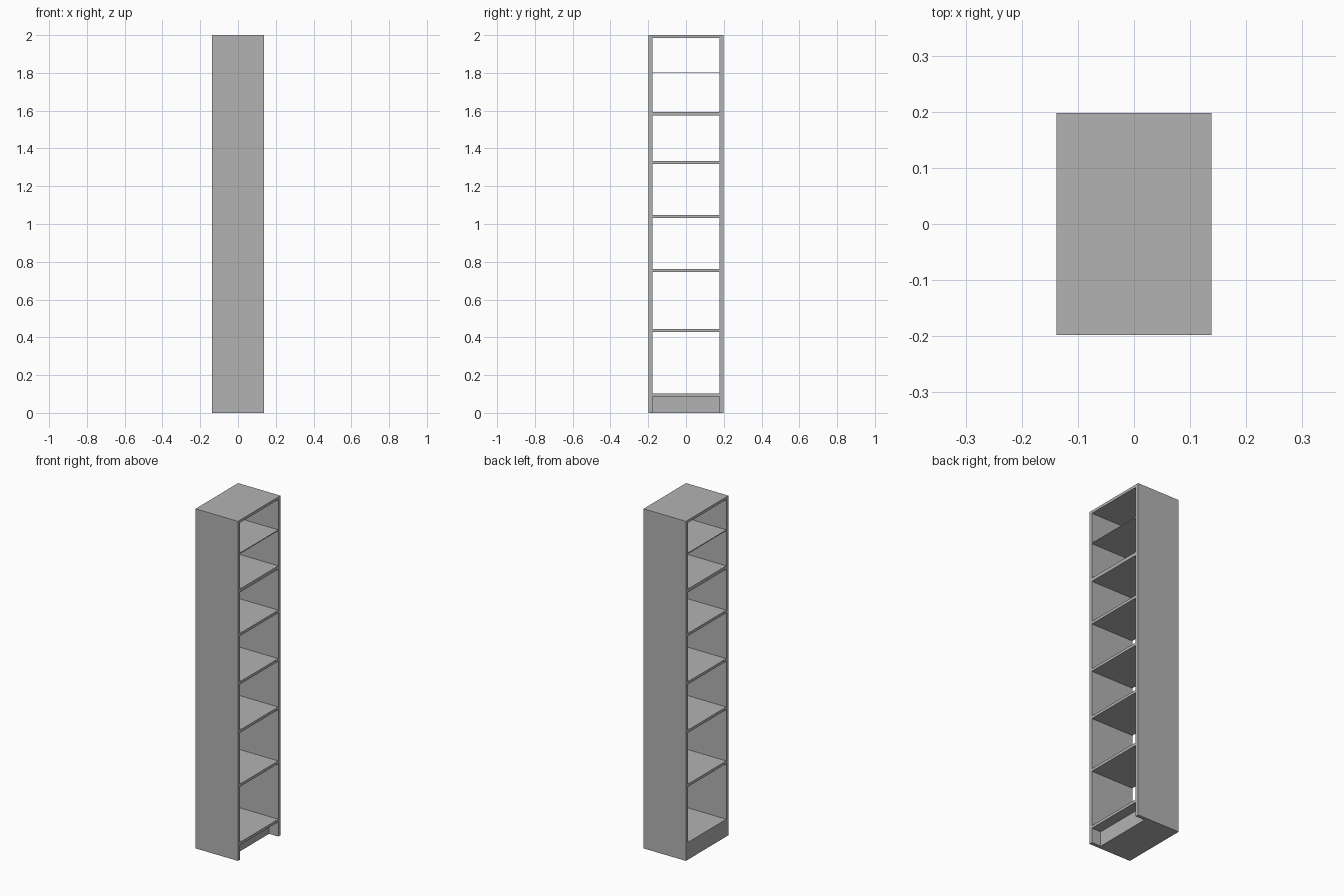
import bpy

cube = bpy.data.objects.get("Cube")
if cube:
    bpy.data.objects.remove(cube, do_unlink=True)

# Single grey finish
grey = bpy.data.materials.new("plain_grey")
grey.use_nodes = True
COLOUR = (0.45, 0.45, 0.45, 1)
grey.diffuse_color = COLOUR
grey.node_tree.nodes["Principled BSDF"].inputs["Base Color"].default_value = COLOUR

HALF_X, HALF_Y, HEIGHT = 0.138, 0.198, 2.0
PANEL = 0.02
INNER_Y = HALF_Y - PANEL


def box(name, low, high):
    """Axis-aligned box between two corners."""
    bpy.ops.mesh.primitive_cube_add(size=1)
    obj = bpy.context.object
    obj.name = name
    for v in obj.data.vertices:
        v.co = [h if c > 0 else l for c, l, h in zip(v.co, low, high)]
    obj.data.materials.append(grey)
    return obj


def shelf(name, top, thickness):
    """Full-depth board between the two upright panels."""
    return box(name, (-HALF_X, -INNER_Y, top - thickness), (HALF_X, INNER_Y, top))


# Upright panels
box("front_panel", (-HALF_X, -HALF_Y, 0), (HALF_X, -INNER_Y, HEIGHT))
box("back_panel", (-HALF_X, INNER_Y, 0), (HALF_X, HALF_Y, HEIGHT))

# Top board, thin upper shelf and thicker fixed shelf
shelf("top_board", HEIGHT, 0.016)
shelf("thin_shelf", 1.806, 0.005)
shelf("fixed_shelf", 1.594, 0.02)

# Regular shelves
for i, top in enumerate((1.333, 1.048, 0.763, 0.445)):
    shelf(f"shelf_{i + 1}", top, 0.016)

# Bottom shelf on a solid plinth, with a toe recess on the open left side
shelf("bottom_shelf", 0.102, 0.016)
box("plinth", (-HALF_X, -INNER_Y, 0), (HALF_X - 0.06, INNER_Y, 0.086))
